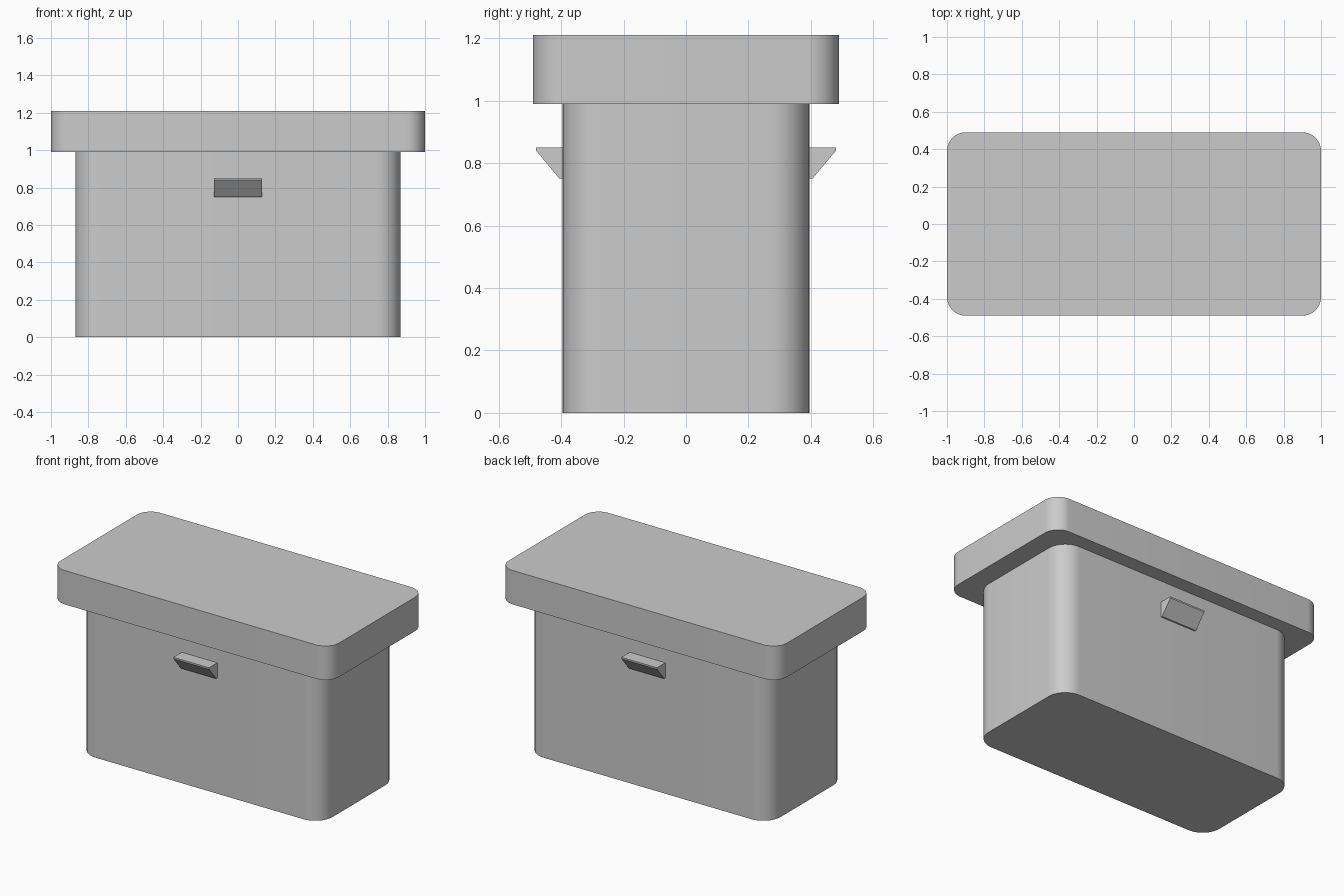
import bpy, bmesh, math

cube = bpy.data.objects.get("Cube")
if cube:
    bpy.data.objects.remove(cube, do_unlink=True)

grey = bpy.data.materials.new("plain grey")
grey.use_nodes = True
colour = (0.6, 0.6, 0.6, 1)
grey.diffuse_color = colour
grey.node_tree.nodes["Principled BSDF"].inputs["Base Color"].default_value = colour


def prism(name, outline, offset):
    """Extrude a closed outline of 3D points along an offset."""
    bm = bmesh.new()
    face = bm.faces.new([bm.verts.new(p) for p in outline])
    extruded = bmesh.ops.extrude_face_region(bm, geom=[face])["geom"]
    moved = [v for v in extruded if isinstance(v, bmesh.types.BMVert)]
    bmesh.ops.translate(bm, verts=moved, vec=offset)
    bmesh.ops.recalc_face_normals(bm, faces=bm.faces)
    mesh = bpy.data.meshes.new(name)
    bm.to_mesh(mesh)
    bm.free()
    mesh.materials.append(grey)
    obj = bpy.data.objects.new(name, mesh)
    bpy.context.collection.objects.link(obj)
    return obj


def rounded_box(name, half_x, half_y, bottom, top, radius, steps=12):
    """Upright box with rounded vertical corners and flat ends."""
    outline = []
    for quarter, (sx, sy) in enumerate([(1, 1), (-1, 1), (-1, -1), (1, -1)]):
        for i in range(steps + 1):
            a = (quarter + i / steps) * math.pi / 2
            outline.append((sx * (half_x - radius) + radius * math.cos(a),
                            sy * (half_y - radius) + radius * math.sin(a), bottom))
    obj = prism(name, outline, (0, 0, top - bottom))
    bpy.ops.object.select_all(action="DESELECT")
    obj.select_set(True)
    bpy.context.view_layer.objects.active = obj
    bpy.ops.object.shade_smooth_by_angle(angle=math.radians(30))


# Container and overhanging lid
rounded_box("body", 0.87, 0.395, 0, 0.99, 0.125)
rounded_box("lid", 1.0, 0.49, 0.99, 1.21, 0.1)

# Wedge handles on the front and back
profile = [(0.38, 0.85), (0.48, 0.85), (0.48, 0.84), (0.405, 0.75), (0.38, 0.75)]
for name, side in (("front_handle", -1), ("back_handle", 1)):
    prism(name, [(-0.128, side * y, z) for y, z in profile], (0.256, 0, 0))
